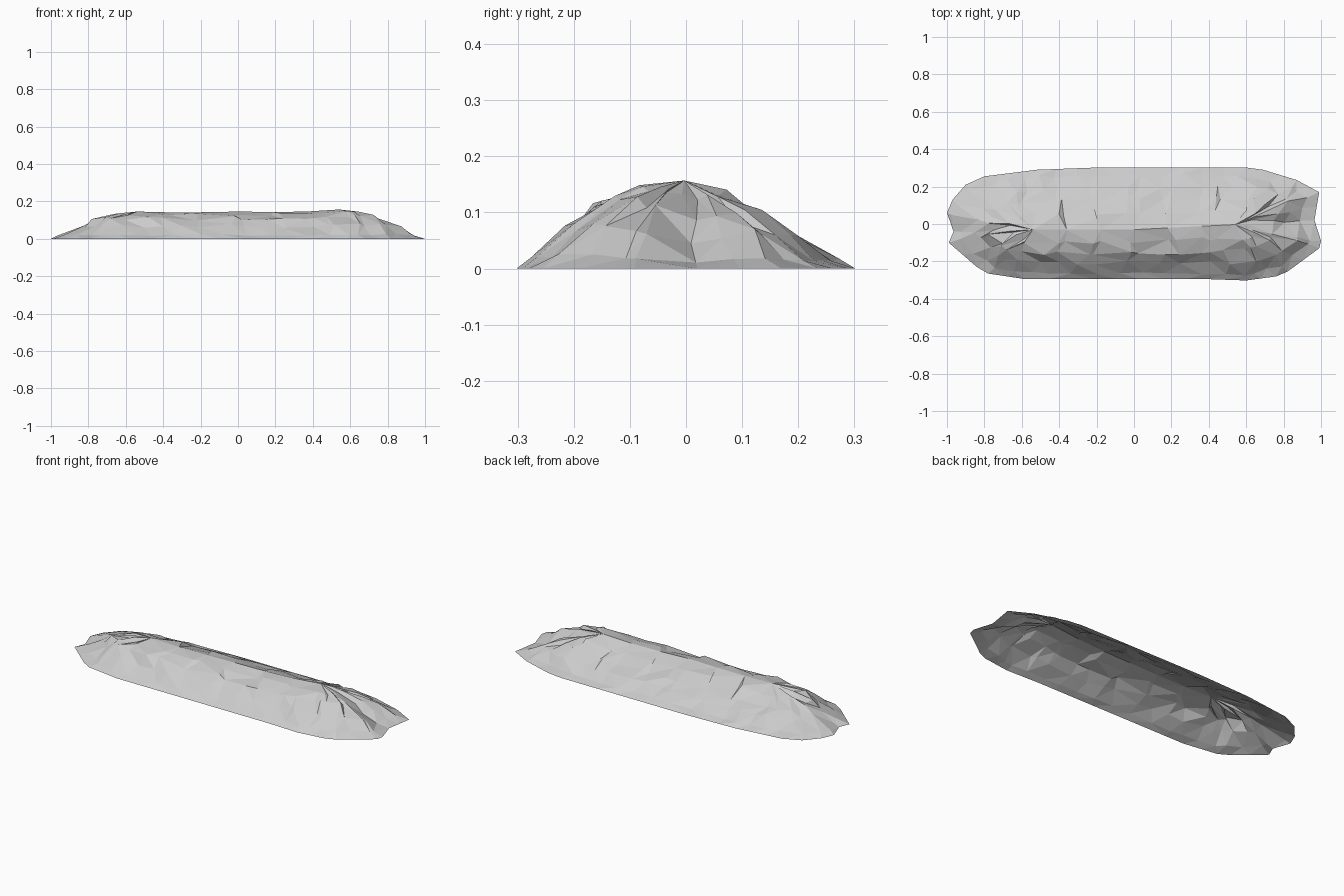
import bpy, bmesh, math, random

if "Cube" in bpy.data.objects:
    bpy.data.objects.remove(bpy.data.objects["Cube"])

random.seed(7)

# Ground outline, counter-clockwise seen from above, notched at both ends
OUTLINE = [(0.99, 0.17), (0.965, 0.02), (1.0, -0.09), (0.99, -0.13), (0.82, -0.255),
           (0.76, -0.28), (0.6, -0.302), (0.4, -0.295), (-0.58, -0.295), (-0.78, -0.265),
           (-0.84, -0.23), (-0.99, -0.1), (-0.965, -0.04), (-1.0, 0.06), (-0.97, 0.13),
           (-0.9, 0.21), (-0.8, 0.255), (-0.52, 0.29), (-0.2, 0.302), (0.6, 0.302),
           (0.69, 0.29), (0.87, 0.235)]
RIDGE = [(-0.54, 0.146), (-0.3, 0.14), (0.0, 0.146), (0.3, 0.142), (0.54, 0.157)]
# Inward fraction, height on the steep front, height on the gentler back
RINGS = [(0, 0, 0), (0.12, 0.14, 0.11), (0.32, 0.48, 0.38), (0.52, 0.76, 0.6),
         (0.76, 0.9, 0.84), (1, 1, 1)]


def ridge_height(x):
    for (x0, z0), (x1, z1) in zip(RIDGE, RIDGE[1:]):
        if x <= x1:
            return z0 + (z1 - z0) * max(0, (x - x0) / (x1 - x0))
    return RIDGE[-1][1]


def subdivide(points, step):
    out = []
    for (x0, y0), (x1, y1) in zip(points, points[1:] + points[:1]):
        n = math.ceil(math.hypot(x1 - x0, y1 - y0) / step)
        out += [(x0 + (x1 - x0) * i / n, y0 + (y1 - y0) * i / n) for i in range(n)]
    return out


# Shell lofted from the outline up to a ridge line, open underneath
base = subdivide(OUTLINE, 0.13)
bm = bmesh.new()
rings = []
for t, front, back in RINGS:
    ring = []
    for x, y in base:
        sx = max(-0.54, min(0.54, round(x * 0.75 / 0.18) * 0.18))
        sy = -0.03 + 0.05 * max(0, sx)
        f = min(1, max(0, 0.5 - y / 0.3))
        h = ridge_height(sx) * (back + (front - back) * f)
        px, py = x + (sx - x) * t, y + (sy - y) * t
        if 0 < t < 1:
            # weathered ledges, with a valley running in from each end notch
            gully = abs(x) > 0.95 and -0.06 < y < 0.04
            h *= 0.75 if gully and t < 0.7 else 1
            px += random.uniform(-0.03, 0.03)
            py += random.uniform(-0.012, 0.012)
            h += random.uniform(-0.011, 0.011) * min(1, t * 3)
        ring.append(bm.verts.new((px, py, max(0, h))))
    rings.append(ring)
n = len(base)
for lower, upper in zip(rings, rings[1:]):
    for i in range(n):
        j = (i + 1) % n
        bm.faces.new((lower[i], upper[i], upper[j], lower[j]))
bmesh.ops.remove_doubles(bm, verts=rings[-1], dist=0.002)
bmesh.ops.triangulate(bm, faces=bm.faces[:])
bmesh.ops.recalc_face_normals(bm, faces=bm.faces[:])
if sum(f.normal.z for f in bm.faces) < 0:
    bmesh.ops.reverse_faces(bm, faces=bm.faces[:])
mesh = bpy.data.meshes.new("rock_mound")
bm.to_mesh(mesh)
bm.free()
bpy.context.collection.objects.link(bpy.data.objects.new("rock_mound", mesh))
